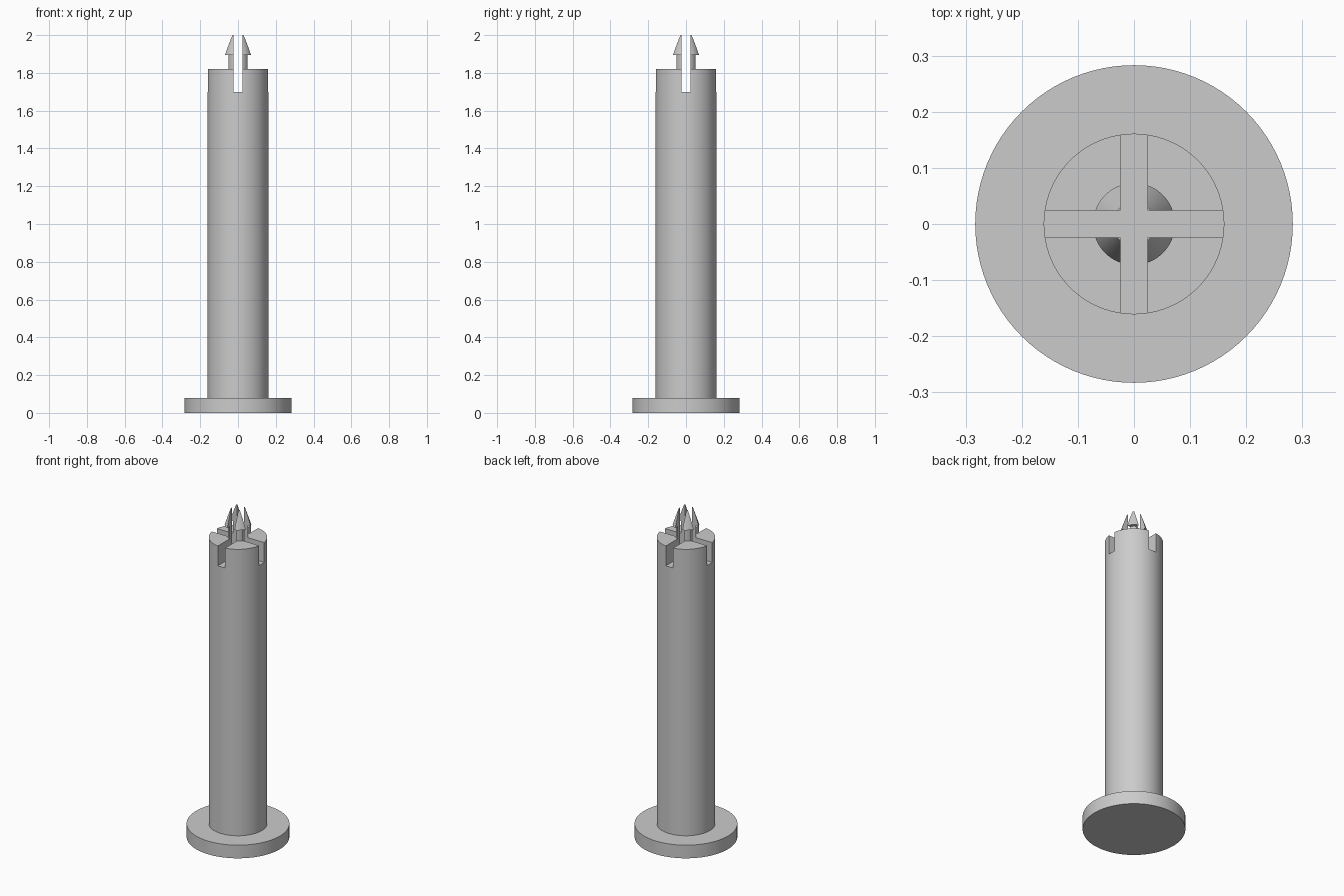
import bpy, bmesh, math

cube = bpy.data.objects.get("Cube")
if cube:
    bpy.data.objects.remove(cube, do_unlink=True)

# Single grey plastic
grey = bpy.data.materials.new("grey_plastic")
grey.use_nodes = True
colour = (0.6, 0.6, 0.6, 1)
grey.diffuse_color = colour
grey.node_tree.nodes["Principled BSDF"].inputs["Base Color"].default_value = colour


def add_object(name, bm):
    bmesh.ops.recalc_face_normals(bm, faces=bm.faces)
    mesh = bpy.data.meshes.new(name)
    bm.to_mesh(mesh)
    bm.free()
    mesh.materials.append(grey)
    obj = bpy.data.objects.new(name, mesh)
    bpy.context.collection.objects.link(obj)
    return obj


def activate(obj):
    bpy.ops.object.select_all(action="DESELECT")
    obj.select_set(True)
    bpy.context.view_layer.objects.active = obj


def turned(name, profile, sides=96):
    """Solid of revolution from (radius, height) points, with flat caps."""
    bm = bmesh.new()
    rings = []
    for r, z in profile:
        angles = [math.tau * i / sides for i in range(sides)]
        rings.append([bm.verts.new((r * math.cos(a), r * math.sin(a), z)) for a in angles])
    for low, high in zip(rings, rings[1:]):
        for i in range(sides):
            j = (i + 1) % sides
            bm.faces.new((low[i], low[j], high[j], high[i]))
    bm.faces.new(rings[0][::-1])
    bm.faces.new(rings[-1])
    return add_object(name, bm)


def cut_slot(target, size, floor):
    """Cut an open-topped slot through the target, down to the floor height."""
    bm = bmesh.new()
    bmesh.ops.create_cube(bm, size=1)
    for v in bm.verts:
        v.co = (v.co.x * size[0], v.co.y * size[1], floor + (v.co.z + 0.5) * size[2])
    cutter = add_object("slot_cutter", bm)
    cutter.hide_render = True
    mod = target.modifiers.new("slot", "BOOLEAN")
    mod.operation = "DIFFERENCE"
    mod.solver = "EXACT"
    mod.object = cutter
    activate(target)
    bpy.ops.object.modifier_apply(modifier=mod.name)
    bpy.data.objects.remove(cutter, do_unlink=True)


BASE_TOP = 0.08
POST_TOP = 1.82
BARB = 1.895

# Foot disc
base = turned("base_flange", [(0.283, 0), (0.283, BASE_TOP)])

# Post with narrow neck and tapered snap barb
post = turned("post_with_snap_tip", [
    (0.161, BASE_TOP), (0.161, POST_TOP),
    (0.055, POST_TOP), (0.055, BARB),
    (0.073, BARB), (0.038, 2.0),
])

# Crossed slots split the tip into four prongs
for size in ((0.048, 1, 1), (1, 0.048, 1)):
    cut_slot(post, size, 1.7)

for obj in (base, post):
    activate(obj)
    bpy.ops.object.shade_smooth_by_angle(angle=math.radians(30))
